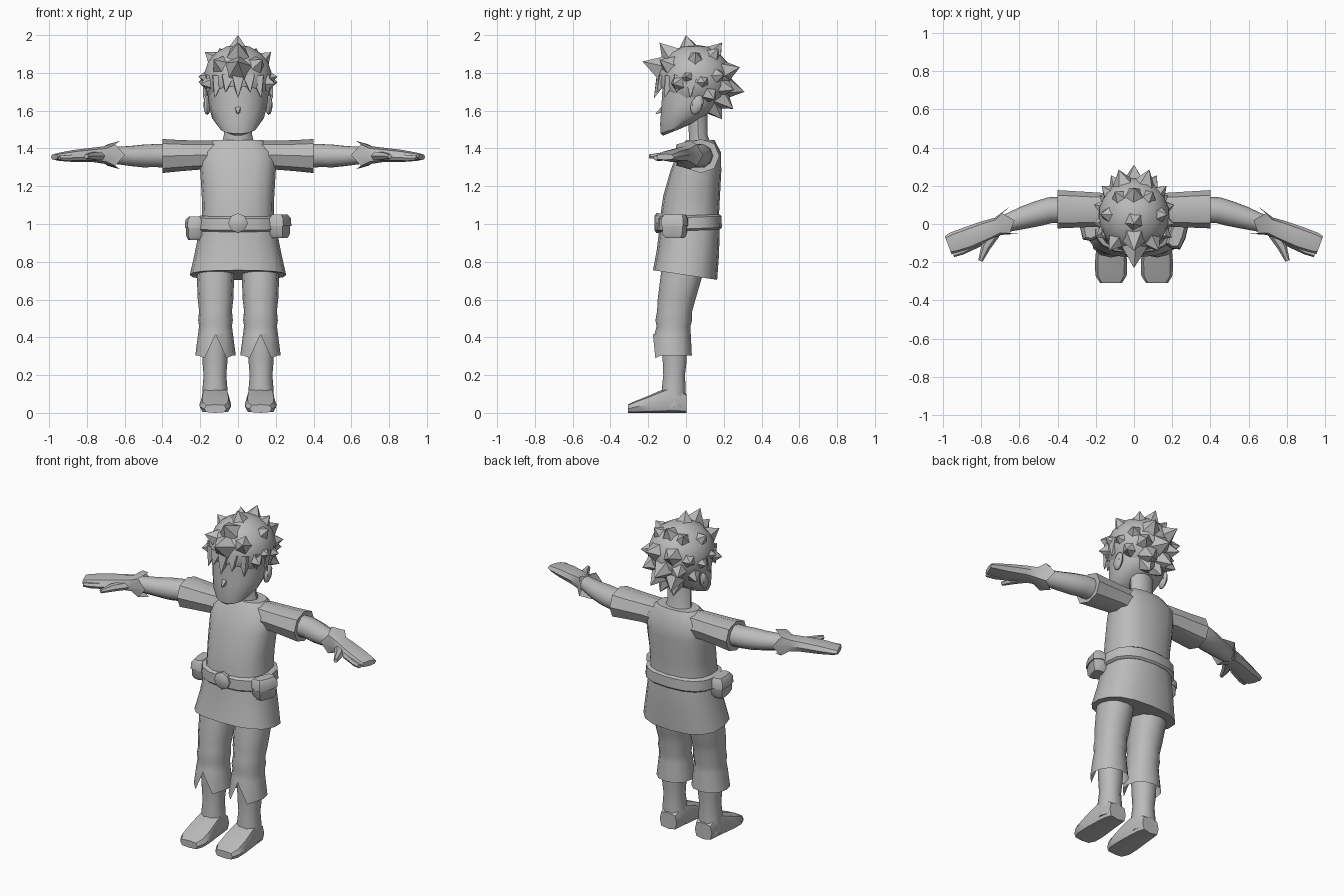
import bpy, bmesh, math
from mathutils import Vector

grey = bpy.data.materials.new("plain_grey")
grey.diffuse_color = (0.5, 0.5, 0.5, 1)


def finish(name, bm, angle=40):
    bmesh.ops.recalc_face_normals(bm, faces=bm.faces)
    me = bpy.data.meshes.new(name)
    bm.to_mesh(me)
    bm.free()
    me.materials.append(grey)
    for p in me.polygons:
        p.use_smooth = True
    me.set_sharp_from_angle(angle=math.radians(angle))
    ob = bpy.data.objects.new(name, me)
    bpy.context.collection.objects.link(ob)
    return ob


def oval(i, n, e):
    a = 2 * math.pi * i / n
    f = lambda t: math.copysign(abs(t) ** e, t) if abs(t) > 1e-6 else 0
    return f(math.cos(a)), f(math.sin(a))


def skin(name, rings, caps=(True, True)):
    bm = bmesh.new()
    vs = [[bm.verts.new(p) for p in r] for r in rings]
    n = len(vs[0])
    for a, b in zip(vs, vs[1:]):
        for i in range(n):
            bm.faces.new((a[i], a[(i + 1) % n], b[(i + 1) % n], b[i]))
    if caps[0]:
        bm.faces.new(vs[0])
    if caps[1]:
        bm.faces.new(vs[-1])
    return finish(name, bm)


def upright(rows, n=12, e=0.9, cx=0):
    """Horizontal rings from rows of z, centre y, radius x, radius y, slope along y."""
    out = []
    for z, cy, rx, ry, k in rows:
        pts = [oval(i, n, e) for i in range(n)]
        out.append([Vector((cx + rx * u, cy + ry * v, z + k * ry * v)) for u, v in pts])
    return out


def along(rows, n=8, e=0.9, s=1):
    """Rings across a path with rows of x, y, z, half width, half height."""
    out = []
    for j, (x, y, z, w, h) in enumerate(rows):
        p, q = rows[max(j - 1, 0)], rows[min(j + 1, len(rows) - 1)]
        d = Vector((q[0] - p[0], q[1] - p[1], 0)).normalized()
        ring = []
        for i in range(n):
            u, v = oval(i, n, e)
            ring.append(Vector((s * (x - d.y * w * u), y + d.x * w * u, z + h * v)))
        out.append(ring)
    return out


# tunic body with slanted hem
skin("tunic", upright([
    (.73, -.005, .255, .17, -.15), (.85, .01, .228, .165, -.06), (.97, .018, .205, .16, 0),
    (1.05, .02, .19, .155, 0), (1.15, .03, .192, .15, 0), (1.28, .052, .2, .135, 0),
    (1.38, .07, .2, .115, 0), (1.445, .075, .13, .075, 0)], 16, .8))

# belt, buckle and pouches
skin("belt", upright([(.965, .018, .21, .162, .04), (.975, .018, .222, .172, .04),
                      (1.035, .018, .216, .17, .04), (1.045, .018, .195, .16, .04)], 16, .8))
skin("buckle", along([(0, -.14, 1.005, .052, .052), (0, -.158, 1.005, .052, .052),
                      (0, -.168, 1.005, .035, .035)], 8, 1))


def pouch(name, loc, turn):
    ob = skin(name, upright([(-.065, 0, .032, .05, 0), (-.045, 0, .042, .065, 0),
                             (.015, 0, .044, .07, 0)], 8, .5))
    flap = skin(name + "_flap", upright([(.0, 0, .05, .074, 0), (.04, 0, .047, .072, 0),
                                         (.06, 0, .03, .06, 0)], 8, .5))
    for o in (ob, flap):
        o.location, o.rotation_euler.z = loc, turn


pouch("right_pouch", (.222, -.06, .99), -.35)
pouch("left_pouch", (-.232, -.015, .98), .1)

# neck and head with a sloping jaw
skin("neck", upright([(1.41, .075, .09, .065, 0), (1.47, .065, .075, .052, 0),
                      (1.6, .06, .075, .055, 0)], 10, 1))
skin("head", upright([
    (1.485, -.078, .045, .045, .4), (1.51, -.042, .1, .095, .33), (1.56, -.005, .137, .135, .22),
    (1.62, .018, .153, .153, .1), (1.69, .03, .16, .16, 0), (1.8, .04, .155, .165, 0),
    (1.9, .04, .1, .11, 0)], 14, .95))


def spike(bm, base, tip, r, sides=4):
    base, tip = Vector(base), Vector(tip)
    d = tip - base
    u = d.orthogonal().normalized() * r
    w = d.normalized().cross(u)
    ring = []
    for i in range(sides):
        a = 2 * math.pi * i / sides
        ring.append(bm.verts.new(base + u * math.cos(a) + w * math.sin(a)))
    t = bm.verts.new(tip)
    for i in range(sides):
        bm.faces.new((ring[i], ring[(i + 1) % sides], t))
    bm.faces.new(ring)


bm = bmesh.new()
spike(bm, (0, -.115, 1.61), (0, -.163, 1.582), .026)
finish("nose", bm)

# hair cap cut along a line falling to the nape
mid = Vector((0, .045, 1.765))
bm = bmesh.new()
bmesh.ops.create_uvsphere(bm, u_segments=14, v_segments=9, radius=1)
for v in bm.verts:
    v.co = Vector((v.co.x * .187, v.co.y * .2, v.co.z * .185)) + mid
bmesh.ops.bisect_plane(bm, geom=bm.verts[:] + bm.edges[:] + bm.faces[:], clear_inner=True,
                       plane_co=(0, 0, 1.67), plane_no=(0, .4, 1))
finish("hair_cap", bm, 30)

# hair spikes, mirrored where off centre
bm = bmesh.new()
tips = [(0, 0, 2.0), (0, -.14, 1.96), (0, -.23, 1.86), (0, .19, 1.96), (0, .31, 1.70),
        (.175, .05, 1.91), (.21, 0, 1.78), (.1, .17, 1.93), (.08, .285, 1.83), (.12, .255, 1.71),
        (.07, .25, 1.61), (.045, .19, 1.555), (.17, .2, 1.79), (.18, .15, 1.66), (.13, -.14, 1.87),
        (.2, -.07, 1.74), (.21, .1, 1.75)]
for t in tips:
    for s in ((1, -1) if t[0] else (1,)):
        t2 = Vector((t[0] * s, t[1], t[2]))
        spike(bm, mid.lerp(t2, .6), t2, .075, 5)
# fringe locks round the brow
for i in range(-4, 5):
    a = i * math.radians(21)
    u, v = math.sin(a), -math.cos(a)
    spike(bm, (u * .155, .045 + v * .17, 1.775),
          (u * .185, .045 + v * .215, 1.665 + .03 * (i % 2)), .045)
finish("hair_spikes", bm, 25)

for s, side in ((1, "right"), (-1, "left")):
    # ear
    bm = bmesh.new()
    bmesh.ops.create_uvsphere(bm, u_segments=8, v_segments=6, radius=1)
    for v in bm.verts:
        v.co = Vector((s * .163 + v.co.x * .02, .058 + v.co.y * .033 + v.co.z * .012,
                       1.63 + v.co.z * .052))
    finish(side + "_ear", bm)

    # sleeve and bare arm
    skin(side + "_sleeve", along([(.05, .075, 1.36, .08, .083), (.2, .075, 1.365, .09, .077),
                                  (.3, .076, 1.362, .095, .082), (.4, .077, 1.36, .1, .09),
                                  (.385, .077, 1.36, .075, .07)], 8, .9, s))
    skin(side + "_arm", along([(.36, .075, 1.36, .07, .065), (.44, .072, 1.362, .068, .064),
                               (.5, .055, 1.36, .066, .063), (.57, .035, 1.36, .06, .055),
                               (.68, 0, 1.365, .045, .045)], 10, 1, s))

    # glove with a pointed, flared cuff
    hand = along([(.625, .02, 1.365, .075, .075), (.71, -.012, 1.365, .048, .046),
                  (.77, -.035, 1.366, .055, .038), (.87, -.075, 1.36, .06, .032),
                  (.945, -.1, 1.356, .057, .022), (.972, -.11, 1.355, .05, .016)], 8, .8, s)
    for p in hand[0][1::2]:
        p += Vector((s * .045, -.016, 0))
    skin(side + "_glove", hand, (False, True))
    skin(side + "_thumb", along([(.73, -.05, 1.36, .03, .025), (.775, -.12, 1.36, .025, .022),
                                 (.803, -.193, 1.358, .012, .012)], 6, 1, s))
    skin(side + "_finger", along([(.8, -.095, 1.355, .02, .02), (.9, -.142, 1.35, .019, .018),
                                  (.945, -.16, 1.35, .014, .013)], 6, 1, s))

    # trouser leg with a split front hem
    leg = upright([(.305, -.072, .107, .103, 0), (.42, -.07, .092, .095, 0),
                   (.46, -.066, .087, .09, 0), (.49, -.065, .092, .097, 0),
                   (.54, -.06, .087, .093, 0), (.6, -.05, .094, .1, 0),
                   (.72, -.025, .099, .11, 0), (.82, -.01, .095, .11, 0)], 12, .9, s * .119)
    leg[0][9].z = .415
    leg[0][8].z = leg[0][10].z = .29
    skin(side + "_trouser_leg", leg, (False, True))

    # boot shaft and foot
    skin(side + "_boot", upright([(.03, -.065, .07, .063, 0), (.13, -.065, .066, .066, 0),
                                  (.2, -.063, .06, .06, 0), (.27, -.06, .066, .066, 0),
                                  (.42, -.06, .072, .07, 0)], 10, .9, s * .122))
    skin(side + "_foot", along([(.12, .002, .05, .058, .05), (.12, -.05, .07, .07, .07),
                                (.12, -.11, .065, .076, .065), (.12, -.2, .045, .084, .045),
                                (.12, -.27, .031, .082, .031), (.12, -.308, .022, .058, .022)],
                               8, .55, s))
